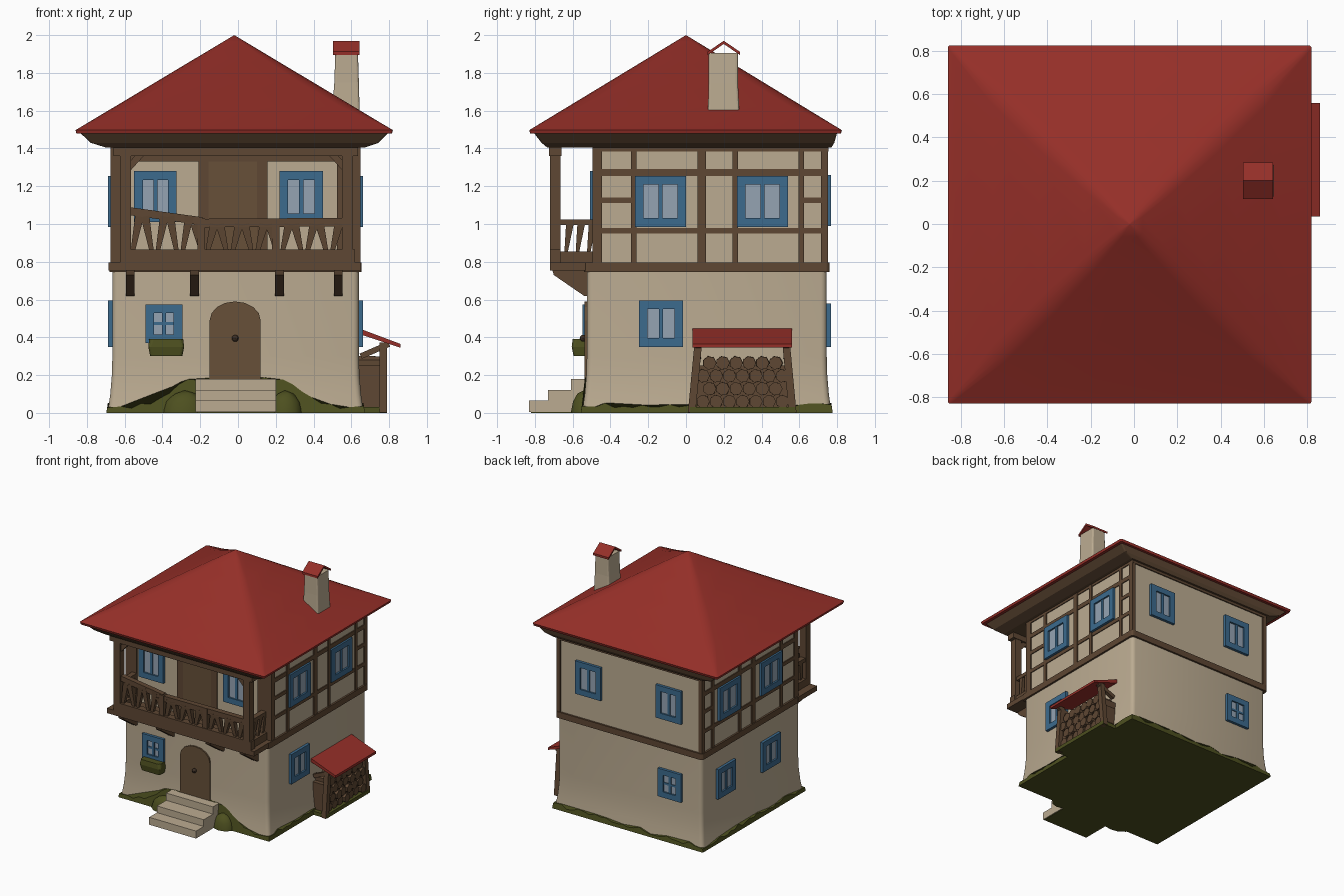
import bpy, bmesh, math, random
from mathutils import Vector, Matrix

if "Cube" in bpy.data.objects:
    bpy.data.objects.remove(bpy.data.objects["Cube"])

random.seed(4)

def material(name, rgb):
    m = bpy.data.materials.new(name)
    m.diffuse_color = (*rgb, 1)
    m.use_nodes = True
    m.node_tree.nodes["Principled BSDF"].inputs["Base Color"].default_value = m.diffuse_color
    return m

RED = material("roof red", (0.30, 0.028, 0.021))
PLASTER = material("plaster", (0.50, 0.41, 0.285))
BROWN = material("timber brown", (0.112, 0.063, 0.033))
DOOR = material("door brown", (0.135, 0.080, 0.040))
DARK = material("dark iron", (0.045, 0.028, 0.018))
BLUE = material("frame blue", (0.045, 0.145, 0.27))
GLASS = material("glass", (0.30, 0.37, 0.45))
GREEN = material("moss green", (0.075, 0.080, 0.014))

def finish(name, bm, mat, smooth=False):
    bmesh.ops.recalc_face_normals(bm, faces=bm.faces)
    me = bpy.data.meshes.new(name)
    bm.to_mesh(me)
    bm.free()
    me.materials.append(mat)
    ob = bpy.data.objects.new(name, me)
    bpy.context.collection.objects.link(ob)
    if smooth:
        bpy.context.view_layer.objects.active = ob
        ob.select_set(True)
        bpy.ops.object.shade_smooth_by_angle(angle=math.radians(40))
        ob.select_set(False)
    return ob

def bridge(name, rings, mat, smooth=False):
    """Skin a list of equal-length point rings and cap both ends."""
    bm = bmesh.new()
    vr = [[bm.verts.new(p) for p in r] for r in rings]
    n = len(vr[0])
    for a, b in zip(vr, vr[1:]):
        for i in range(n):
            j = (i + 1) % n
            bm.faces.new((a[i], a[j], b[j], b[i]))
    bm.faces.new(vr[0][::-1])
    bm.faces.new(vr[-1])
    return finish(name, bm, mat, smooth)

def rounded_rect(x0, x1, y0, y1, z, r, seg=3):
    pts = []
    for k, (cx, cy) in enumerate(((x1 - r, y1 - r), (x0 + r, y1 - r), (x0 + r, y0 + r), (x1 - r, y0 + r))):
        for s in range(seg + 1):
            a = math.pi / 2 * (k + s / seg)
            pts.append((cx + r * math.cos(a), cy + r * math.sin(a), z))
    return pts

def box(name, x, y, z, mat):
    ring = lambda h: [(x[0], y[0], h), (x[1], y[0], h), (x[1], y[1], h), (x[0], y[1], h)]
    return bridge(name, [ring(z[0]), ring(z[1])], mat)

def beam(name, a, b, w, mat, w2=None):
    """Square bar from a to b, optionally tapering."""
    a, b = Vector(a), Vector(b)
    d = (b - a).normalized()
    s = d.cross(Vector((0, 1, 0)) if abs(d.y) < 0.9 else Vector((1, 0, 0))).normalized()
    t = d.cross(s)
    ring = lambda p, h: [p + s * h + t * h, p - s * h + t * h, p - s * h - t * h, p + s * h - t * h]
    return bridge(name, [ring(a, w / 2), ring(b, (w2 or w) / 2)], mat)

# wall planes: lower and upper storey
PLANE = {"front": -0.525, "balcony": -0.485, "right": 0.64, "left": -0.665, "back": 0.745}

def on_wall(name, side, u, z, d, mat):
    p, s = PLANE[side], 1 if side in ("right", "back") else -1
    rng = sorted((p + s * d[0], p + s * d[1]))
    if side in ("right", "left"):
        return box(name, rng, u, z, mat)
    return box(name, u, rng, z, mat)

def window(side, u0, u1, z0, z1, cross=False):
    b, n = 0.046, side + "_window"
    on_wall(n + "_glass", side, (u0 + b, u1 - b), (z0 + b, z1 - b), (-0.01, 0.008), GLASS)
    for u, z in (((u0, u0 + b), (z0, z1)), ((u1 - b, u1), (z0, z1)),
                 ((u0 + b, u1 - b), (z0, z0 + b)), ((u0 + b, u1 - b), (z1 - b, z1))):
        on_wall(n + "_frame", side, u, z, (-0.01, 0.022), BLUE)
    m = (u0 + u1) / 2
    on_wall(n + "_mullion", side, (m - 0.011, m + 0.011), (z0 + b, z1 - b), (0, 0.016), BLUE)
    if cross:
        c = (z0 + z1) / 2
        on_wall(n + "_crossbar", side, (u0 + b, u1 - b), (c - 0.008, c + 0.008), (0, 0.014), BLUE)

# storeys, the lower one flaring at its foot
flare = lambda z: 0.025 * max(0, 1 - z / 0.3) ** 2
bridge("lower_walls", [rounded_rect(-0.665 - flare(z), 0.64 + flare(z), -0.525 - flare(z), 0.745 + flare(z), z, 0.03)
                       for z in (0.004, 0.1, 0.2, 0.3, 0.76)], PLASTER, True)
bridge("upper_walls", [rounded_rect(-0.665, 0.64, -0.485, 0.745, z, 0.012) for z in (0.76, 1.44)], PLASTER)
bridge("storey_beam", [rounded_rect(-0.68, 0.655, -0.54, 0.76, z, 0.02) for z in (0.745, 0.795)], BROWN)

# moss skirt with ragged top and green underside
corners = [(-0.665, -0.525), (0.64, -0.525), (0.64, 0.745), (-0.665, 0.745)]
low, high = [], []
for k in range(4):
    a, b = Vector(corners[k]), Vector(corners[(k + 1) % 4])
    for i in range(26):
        p = a.lerp(b, i / 26)
        h = 0.022 + 0.03 * random.random()
        if k == 0:
            h = max(h, 0.17 - 0.6 * max(0, abs(p.x + 0.01) - 0.24) + 0.02 * random.random())
        sx = -1 if p.x < -0.66 else 1 if p.x > 0.635 else 0
        sy = -1 if p.y < -0.52 else 1 if p.y > 0.74 else 0
        for ring, z in ((low, 0), (high, h)):
            o = flare(z) + 0.007
            ring.append((p.x + sx * o, p.y + sy * o, z))
bridge("moss_skirt", [low, high], GREEN).data.polygons[-1].material_index = 0
for x, s in ((-0.28, 0.12), (0.25, 0.09)):
    bm = bmesh.new()
    bmesh.ops.create_icosphere(bm, subdivisions=2, radius=1)
    for v in bm.verts:
        v.co = Vector((x + v.co.x * s, -0.54 + v.co.y * 0.07, max(0, v.co.z) * 0.12))
    finish("moss_mound", bm, GREEN, True)
box("shed_moss", (0.62, 0.79), (0.02, 0.58), (0, 0.03), GREEN)
box("step_moss", (-0.215, 0.195), (-0.82, -0.5), (0, 0.006), GREEN)

# front steps
for y, z in ((-0.83, 0.065), (-0.73, 0.12), (-0.61, 0.18)):
    box("step", (-0.225, 0.2), (y, -0.5), (0.004, z), PLASTER)

# arched front door with knob
def arch(y, g):
    pts = [(-0.15 - g, y, 0.17), (0.12 + g, y, 0.17)]
    for i in range(9):
        a = math.pi * i / 8
        pts.append((-0.015 + (0.135 + g) * math.cos(a), y, 0.49 + (0.10 + g) * math.sin(a)))
    return pts
bridge("front_door", [arch(-0.5, 0), arch(-0.537, 0)], DOOR)
bm = bmesh.new()
bmesh.ops.create_uvsphere(bm, u_segments=8, v_segments=6, radius=0.018,
                          matrix=Matrix.Translation((-0.015, -0.545, 0.395)))
finish("door_knob", bm, DARK, True)

# windows
window("front", -0.49, -0.295, 0.37, 0.575, True)
window("balcony", -0.55, -0.325, 1.01, 1.28)
window("balcony", 0.22, 0.45, 1.01, 1.28)
for side in ("right", "left"):
    window(side, -0.27, 0.0, 0.985, 1.255)
    window(side, 0.27, 0.54, 0.985, 1.255)
    window(side, -0.25, -0.015, 0.35, 0.595)
window("left", 0.33, 0.56, 0.35, 0.595)
window("back", 0.24, 0.47, 0.99, 1.26)
window("back", -0.49, -0.26, 0.99, 1.26)
window("back", -0.49, -0.28, 0.35, 0.58, True)

# flower box
bridge("flower_box", [rounded_rect(-0.465, -0.295, -0.595, -0.52, 0.30, 0.015),
                      rounded_rect(-0.475, -0.285, -0.605, -0.52, 0.35, 0.015),
                      rounded_rect(-0.47, -0.29, -0.60, -0.52, 0.39, 0.025)], GREEN)

# timber framing on both sides
for side in ("right", "left"):
    for u in ((-0.495, -0.445), (-0.292, -0.262), (0.06, 0.105), (0.245, 0.275), (0.595, 0.625), (0.715, 0.752)):
        on_wall(side + "_stud", side, u, (0.79, 1.44), (-0.02, 0.009), BROWN)
    for u, z in (((-0.49, 0.75), (1.385, 1.44)), ((-0.49, 0.75), (1.255, 1.29)), ((-0.49, 0.75), (0.95, 0.98)),
                 ((-0.45, -0.28), (1.11, 1.14)), ((0.61, 0.72), (1.11, 1.14))):
        on_wall(side + "_rail", side, u, z, (-0.02, 0.007), BROWN)
    s = 1 if side == "right" else -1
# back wall edge timbers
on_wall("back_top_rail", "back", (-0.67, 0.645), (1.385, 1.44), (-0.02, 0.009), BROWN)
for u in ((-0.674, -0.64), (0.615, 0.649)):
    on_wall("back_corner_post", "back", u, (0.79, 1.44), (-0.02, 0.008), BROWN)
# balcony wall timbers and door
on_wall("balcony_wall_lintel", "balcony", (-0.67, 0.645), (1.33, 1.44), (-0.02, 0.009), BROWN)
for u in ((-0.67, -0.575), (-0.21, -0.155), (0.10, 0.155), (0.525, 0.645)):
    on_wall("balcony_wall_post", "balcony", u, (0.79, 1.34), (-0.02, 0.009), BROWN)
on_wall("balcony_door", "balcony", (-0.16, 0.105), (0.79, 1.34), (-0.02, 0.005), DOOR)

# balcony floor, posts and railing
box("balcony_floor", (-0.685, 0.65), (-0.72, -0.48), (0.755, 0.795), BROWN)
box("balcony_front_sill", (-0.62, 0.62), (-0.72, -0.665), (0.79, 0.865), BROWN)
box("balcony_top_beam", (-0.66, 0.635), (-0.725, -0.66), (1.36, 1.45), BROWN)
box("balcony_ceiling", (-0.66, 0.635), (-0.70, -0.48), (1.41, 1.45), BROWN)
for x in (-0.595, 0.58):
    box("balcony_post", (x - 0.029, x + 0.029), (-0.72, -0.665), (0.79, 1.40), BROWN)
    s = 1 if x < 0 else -1
    beam("post_brace", (x, -0.69, 1.28), (x + s * 0.09, -0.69, 1.38), 0.035, BROWN)
    box("side_sill", (x - 0.028, x + 0.028), (-0.68, -0.48), (0.79, 0.855), BROWN)
    box("side_handrail", (x - 0.022, x + 0.022), (-0.68, -0.48), (0.995, 1.025), BROWN)
    for i in range(3):
        y = -0.635 + i * 0.06
        beam("side_baluster", (x, y, 0.85), (x, y + 0.02, 1.0), 0.018, BROWN, 0.04)
beam("front_handrail_left", (-0.59, -0.69, 1.07), (-0.19, -0.69, 1.015), 0.042, BROWN)
beam("front_handrail_right", (-0.20, -0.69, 1.005), (0.58, -0.69, 1.01), 0.045, BROWN)
for x in (-0.195, 0.2):
    box("rail_post", (x - 0.02, x + 0.02), (-0.715, -0.67), (0.80, 1.03), BROWN)
for i in range(17):
    x = -0.54 + i * 0.066
    lean = 0.018 * (-1) ** i
    top = 1.04 if x < -0.25 else 1.0
    beam("baluster", (x - lean, -0.69, 0.85), (x + lean, -0.69, top), 0.022, BROWN, 0.046)

# brackets under the balcony
for x in (-0.57, -0.23, 0.22, 0.53):
    side = [(-0.71, 0.765), (-0.51, 0.765), (-0.51, 0.62), (-0.54, 0.62), (-0.70, 0.73)]
    bridge("balcony_bracket", [[(x + o, y, z) for y, z in side] for o in (-0.023, 0.023)], BROWN)

# roof: pyramid with softened hips, and brown soffit below
rings = []
for t, r in ((0, 0.012), (0.04, 0.02), (0.25, 0.07), (0.5, 0.07), (0.75, 0.05), (0.93, 0.025), (0.995, 0.002)):
    k = 1 - t
    rings.append(rounded_rect(-0.02 - 0.84 * k, -0.02 + 0.84 * k, -0.83 * k, 0.825 * k, 1.497 + 0.503 * t, r))
rings.insert(0, rounded_rect(-0.855, 0.815, -0.825, 0.82, 1.478, 0.012))
bridge("roof", rings, RED, True)
bridge("roof_soffit", [rounded_rect(-0.70, 0.67, -0.735, 0.77, 1.405, 0.01),
                       rounded_rect(-0.78, 0.745, -0.765, 0.785, 1.43, 0.01),
                       rounded_rect(-0.835, 0.795, -0.805, 0.80, 1.482, 0.01)], BROWN)

# chimney with small tent-shaped cap
bridge("chimney", [rounded_rect(0.495, 0.645, 0.115, 0.285, 1.55, 0.012),
                   rounded_rect(0.51, 0.64, 0.12, 0.275, 1.75, 0.012),
                   rounded_rect(0.515, 0.635, 0.12, 0.275, 1.905, 0.012)], PLASTER)
for y in (0.115, 0.285):
    cap = [(y, 1.895), (y, 1.912), (0.2, 1.97), (0.2, 1.953)]
    bridge("chimney_cap", [[(x, b, z) for b, z in cap] for x in (0.503, 0.643)], RED)

# lean-to wood shed on the right
slope = [(0.62, 0.425), (0.86, 0.345), (0.86, 0.365), (0.62, 0.455)]
bridge("shed_roof", [[(x, y, z) for x, z in slope] for y in (0.035, 0.56)], RED)
for y, foot in ((0.065, 0.03), (0.53, 0.565)):
    beam("shed_post", (0.77, foot, 0.0), (0.77, y, 0.37), 0.04, BROWN)
    beam("shed_rafter", (0.65, y, 0.30), (0.80, y, 0.365), 0.03, BROWN)
box("wood_stack", (0.62, 0.755), (0.055, 0.545), (0.02, 0.25), BROWN)
for row in range(4):
    for i in range(7 - row % 2):
        bm = bmesh.new()
        loc = (0.705 + random.uniform(-0.008, 0.012), 0.09 + (i + row % 2 / 2) * 0.07, 0.06 + row * 0.068)
        bmesh.ops.create_cone(bm, cap_ends=True, segments=7, radius1=0.038, radius2=0.036, depth=0.135,
                              matrix=Matrix.Translation(loc) @ Matrix.Rotation(math.pi / 2, 4, 'Y'))
        finish("log", bm, BROWN)
